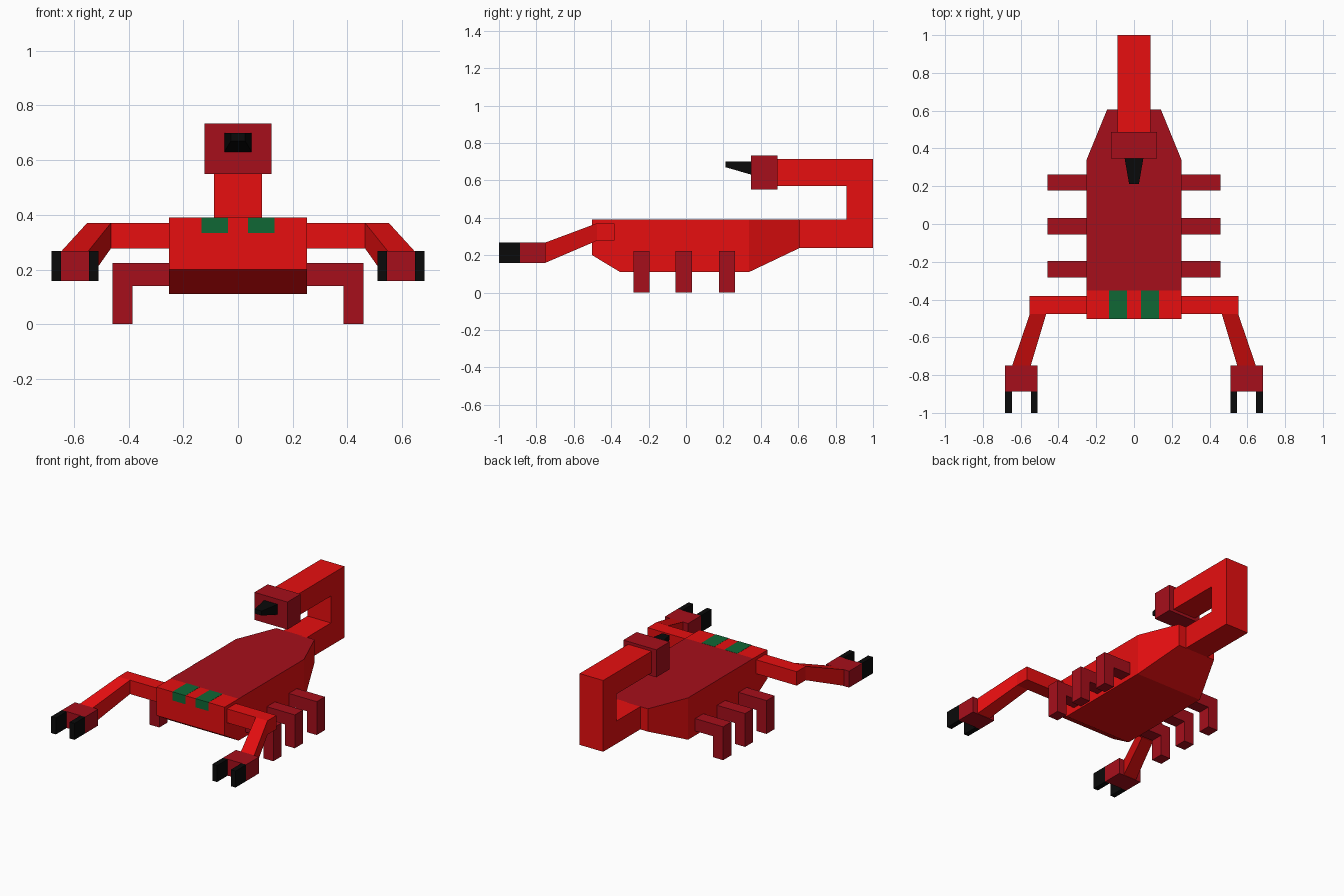
import bpy, bmesh

if "Cube" in bpy.data.objects:
    bpy.data.objects.remove(bpy.data.objects["Cube"])

def material(name, rgb):
    m = bpy.data.materials.new(name)
    m.diffuse_color = (*rgb, 1)
    m.use_nodes = True
    m.node_tree.nodes["Principled BSDF"].inputs["Base Color"].default_value = m.diffuse_color
    return m

RED = material("red", (0.8, 0.0045, 0.005))
CRIMSON = material("crimson", (0.38, 0.0045, 0.011))
BLACK = material("black", (0.003, 0.003, 0.003))
GREEN = material("green", (0.005, 0.136, 0.036))

def finish(name, bm, *mats):
    bmesh.ops.recalc_face_normals(bm, faces=bm.faces)
    me = bpy.data.meshes.new(name)
    bm.to_mesh(me)
    bm.free()
    for m in mats:
        me.materials.append(m)
    ob = bpy.data.objects.new(name, me)
    bpy.context.collection.objects.link(ob)
    return ob

def loft(name, rings, *mats):
    """Skin a list of equal-length point rings and cap both ends."""
    bm = bmesh.new()
    vs = [[bm.verts.new(p) for p in r] for r in rings]
    n = len(vs[0])
    for a, b in zip(vs, vs[1:]):
        for i in range(n):
            j = (i + 1) % n
            bm.faces.new((a[i], a[j], b[j], b[i]))
    bm.faces.new(vs[0])
    bm.faces.new(vs[-1])
    return finish(name, bm, *mats)

def rect(x0, x1, y, z0, z1):
    return [(x0, y, z0), (x1, y, z0), (x1, y, z1), (x0, y, z1)]

def box(name, x0, x1, y0, y1, z0, z1, mat):
    return loft(name, [rect(x0, x1, y0, z0, z1), rect(x0, x1, y1, z0, z1)], mat)

def mirrored(ob):
    """Mirror across x = 0."""
    ob.modifiers.new("mirror", 'MIRROR').use_mirror_merge = False

# Body: stations of (y, half width, bottom z), crimson back plate behind the head
stations = [(-0.502, 0.252, 0.2), (-0.353, 0.252, 0.11), (0.338, 0.252, 0.11), (0.607, 0.142, 0.238)]
body = loft("body", [rect(-w, w, y, z, 0.39) for y, w, z in stations], RED, CRIMSON)
for p in body.data.polygons:
    if p.normal.z > 0.9 and p.center.y > -0.35:
        p.material_index = 1

# Eyes
mirrored(box("eyes", 0.037, 0.133, -0.503, -0.353, 0.333, 0.391, GREEN))

# Tail: hooked side profile extruded across x
hook = [(0.6, 0.238), (1, 0.238), (1, 0.715), (0.48, 0.715),
        (0.48, 0.57), (0.858, 0.57), (0.858, 0.39), (0.6, 0.39)]
loft("tail", [[(x, y, z) for y, z in hook] for x in (-0.087, 0.087)], RED)

# Tail tip and stinger
box("tail_tip", -0.122, 0.122, 0.348, 0.488, 0.55, 0.734, CRIMSON)
loft("stinger", [rect(-0.05, 0.05, 0.35, 0.63, 0.70),
                 rect(-0.026, 0.026, 0.212, 0.67, 0.70)], BLACK)

# Walking legs: L-shaped profile
leg = [(0.25, 0.14), (0.385, 0.14), (0.385, 0), (0.459, 0), (0.459, 0.223), (0.25, 0.223)]
for name, yc in (("front", -0.239), ("middle", -0.012), ("rear", 0.22)):
    mirrored(loft(name + "_legs", [[(x, y, z) for x, z in leg]
                                   for y in (yc - 0.043, yc + 0.043)], CRIMSON))

# Pincer arms
mirrored(box("shoulders", 0.25, 0.552, -0.477, -0.382, 0.277, 0.37, RED))
mirrored(loft("forearms", [rect(0.465, 0.552, -0.477, 0.277, 0.37),
                           rect(0.547, 0.645, -0.75, 0.16, 0.268)], RED))
mirrored(box("palms", 0.51, 0.682, -0.887, -0.75, 0.158, 0.268, CRIMSON))
for name, x in (("inner", 0.51), ("outer", 0.647)):
    mirrored(box(name + "_fingers", x, x + 0.035, -1, -0.887, 0.158, 0.268, BLACK))
